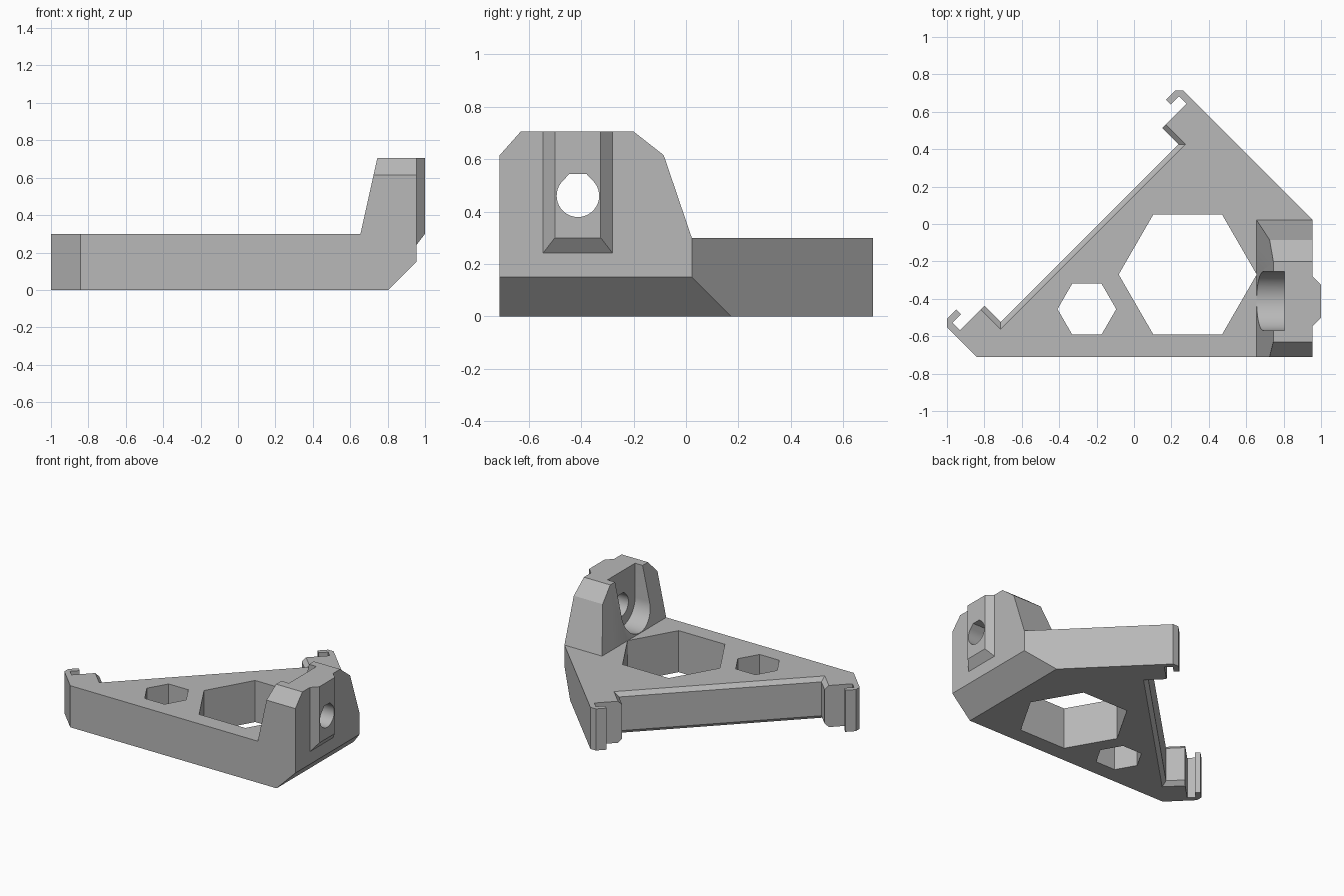
import bpy
import bmesh
import math

cube = bpy.data.objects.get("Cube")
if cube:
    bpy.data.objects.remove(cube, do_unlink=True)

grey = bpy.data.materials.new("plain grey")
grey.use_nodes = True
GREY = (0.48, 0.48, 0.48, 1)
grey.diffuse_color = GREY
grey.node_tree.nodes["Principled BSDF"].inputs["Base Color"].default_value = GREY


def loft(name, rings):
    """Closed solid through rings of equal point count."""
    bm = bmesh.new()
    loops = [[bm.verts.new(p) for p in ring] for ring in rings]
    n = len(loops[0])
    for a, b in zip(loops, loops[1:]):
        for i in range(n):
            j = (i + 1) % n
            bm.faces.new((a[i], a[j], b[j], b[i]))
    bm.faces.new(loops[0][::-1])
    bm.faces.new(loops[-1])
    bmesh.ops.recalc_face_normals(bm, faces=bm.faces)
    mesh = bpy.data.meshes.new(name)
    bm.to_mesh(mesh)
    bm.free()
    mesh.materials.append(grey)
    obj = bpy.data.objects.new(name, mesh)
    bpy.context.collection.objects.link(obj)
    return obj


def prism(name, pts, axis, lo, hi):
    """Extrude a flat profile along the axis numbered 0, 1 or 2."""
    def place(p, d):
        q = list(p)
        q.insert(axis, d)
        return q
    return loft(name, [[place(p, d) for p in pts] for d in (lo, hi)])


def combine(target, tool, operation):
    mod = target.modifiers.new(operation, "BOOLEAN")
    mod.operation = operation
    mod.solver = "EXACT"
    mod.object = tool
    bpy.context.view_layer.objects.active = target
    bpy.ops.object.modifier_apply(modifier=mod.name)
    bpy.data.objects.remove(tool, do_unlink=True)


def arc(cx, cy, r, start, end, steps):
    return [(cx + r * math.cos(math.radians(start + (end - start) * i / steps)),
             cy + r * math.sin(math.radians(start + (end - start) * i / steps)))
            for i in range(steps + 1)]


def diagonal(s, n):
    """Along / across the diagonal side -> x, y."""
    s -= 0.203
    return ((s - n) / math.sqrt(2), (s + n) / math.sqrt(2))


HEIGHT, FRONT, SIDE = 0.3, -0.71, 0.955

# Triangular base with a hook at each end of the diagonal side
hook = [(0.894, 0.318), (0.863, 0.349), (0.793, 0.349), (0.793, 0.312),
        (0.857, 0.312), (0.857, 0.257), (0.64, 0.257)]
outline = [diagonal(s, n) for s, n in hook]
outline += [diagonal(-s, n) for s, n in reversed(hook)]
outline += [(-0.842, FRONT), (SIDE, FRONT), (SIDE, 0.022)]
body = prism("bracket_body", outline, 2, 0, HEIGHT)

# Long bay between the hooks, flared at the top and bottom
c = 0.028
bay = []
for z, grow in ((-c, 2 * c), (c, 0), (HEIGHT - c, 0), (HEIGHT + c, 2 * c)):
    w, d = 0.672 + grow, 0.134 - grow
    bay.append([(*diagonal(s, n), z) for s, n in ((-w, d), (w, d), (w, 0.5), (-w, 0.5))])
combine(body, loft("bay_cutter", bay), "DIFFERENCE")

# Hexagonal openings
for x, y, r in ((0.287, -0.27, 0.369), (-0.252, -0.455, 0.157)):
    combine(body, prism("hex_cutter", arc(x, y, r, 0, 300, 5), 2, -0.1, 0.36), "DIFFERENCE")

# Upright block: side profile trimmed by its end profile
upright = prism("upright", [(0.655, 0.2), (0.655, HEIGHT), (0.745, 0.705),
                            (SIDE, 0.705), (SIDE, 0.2)], 1, FRONT, 0.022)
trim = prism("upright_trim", [(FRONT, 0.1), (FRONT, 0.615), (-0.63, 0.705), (-0.2, 0.705),
                              (-0.085, 0.615), (0.022, HEIGHT), (0.022, 0.1)], 0, 0.5, 1.1)
combine(upright, trim, "INTERSECT")
combine(body, upright, "UNION")

# Tapered locating rail on the outer face
rail = []
for x, grow in ((0.91, 0.09), (1.0, 0)):
    a, b, low = -0.5 - grow, -0.325 + grow, 0.3 - 1.3 * grow
    rail.append([(x, a, low), (x, b, low), (x, b, 0.705), (x, a, 0.705)])
combine(body, loft("rail", rail), "UNION")

# Sloped underside along the outer edge
combine(body, prism("underside_cutter", [(0.705, -0.1), (1.055, 0.25), (1.055, -0.1)],
                    1, -1, 1), "DIFFERENCE")
HY, HZ = -0.412, 0.46

# Round-bottomed slot on the inner face, open at the top
slot = arc(HY, HZ, 0.157, 180, 360, 32) + [(HY + 0.157, 0.8), (HY - 0.157, 0.8)]
combine(body, prism("slot_cutter", slot, 0, 0.5, 0.805), "DIFFERENCE")

# Bolt hole with a flattened crown
hole = arc(HY, HZ, 0.081, 135, 405, 30) + [(HY + 0.032, HZ + 0.084), (HY - 0.032, HZ + 0.084)]
combine(body, prism("hole_cutter", hole, 0, 0.7, 1.1), "DIFFERENCE")

bpy.ops.object.select_all(action="DESELECT")
body.select_set(True)
bpy.context.view_layer.objects.active = body
bpy.ops.object.shade_smooth_by_angle(angle=math.radians(20))
